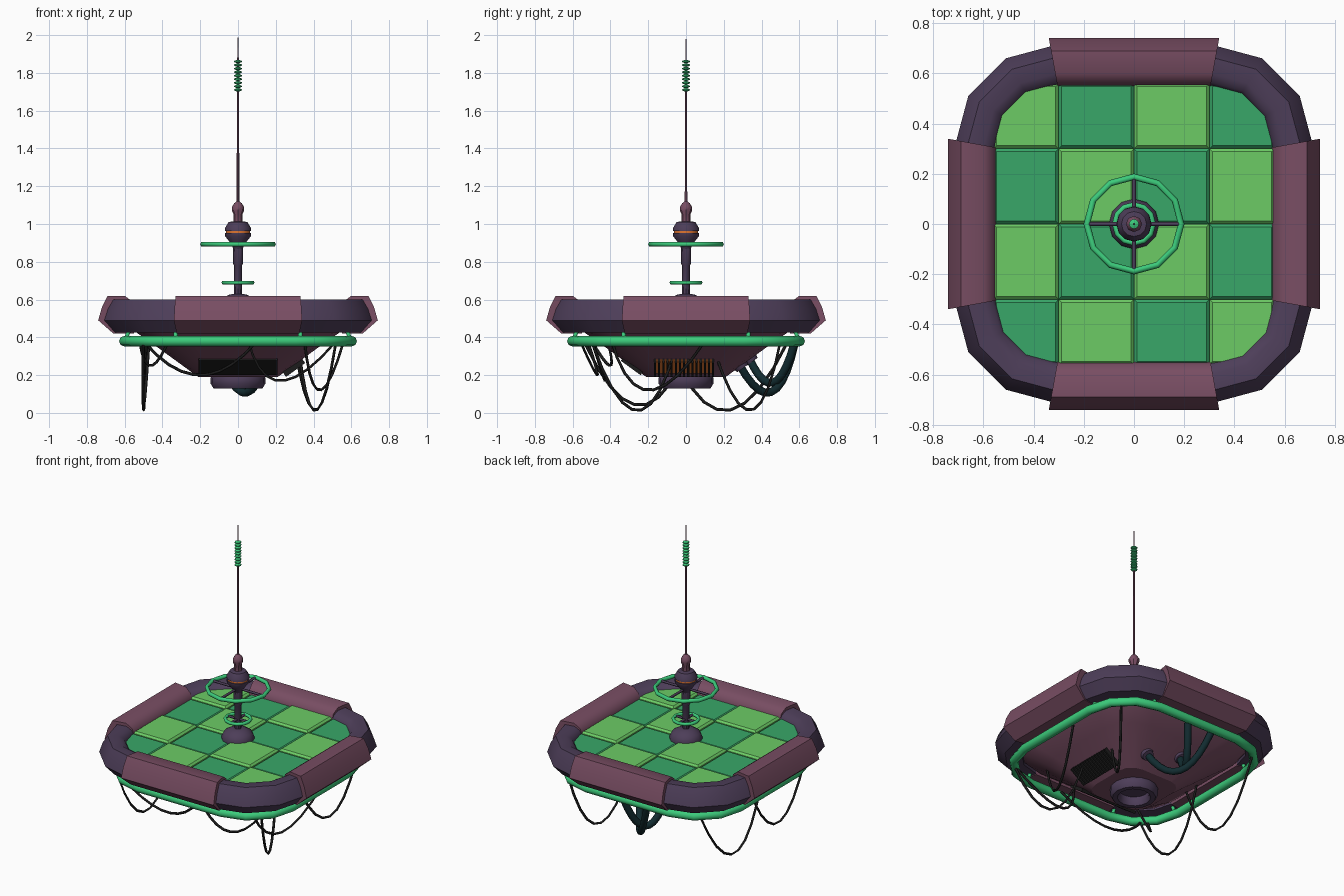
import bpy, bmesh
from math import cos, sin, pi, radians
from mathutils import Vector, Matrix

if "Cube" in bpy.data.objects:
    bpy.data.objects.remove(bpy.data.objects["Cube"])

def material(name, rgb):
    m = bpy.data.materials.new(name)
    m.diffuse_color = (*rgb, 1)
    m.use_nodes = True
    m.node_tree.nodes["Principled BSDF"].inputs["Base Color"].default_value = m.diffuse_color
    return m

MAUVE = material("mauve", (.19, .075, .125))
PURPLE = material("purple", (.075, .048, .1))
GREEN = material("green", (.045, .6, .2))
TILE_A = material("tile_light", (.15, .6, .13))
TILE_B = material("tile_dark", (.04, .39, .14))
ORANGE = material("orange", (.75, .18, .03))
BLACK = material("black", (.012, .012, .012))
TEAL = material("teal", (.006, .025, .03))

def finish(name, bm, mat, smooth=0):
    bmesh.ops.recalc_face_normals(bm, faces=bm.faces[:])
    me = bpy.data.meshes.new(name)
    bm.to_mesh(me)
    bm.free()
    me.materials.append(mat)
    ob = bpy.data.objects.new(name, me)
    bpy.context.collection.objects.link(ob)
    if smooth:
        bpy.ops.object.select_all(action='DESELECT')
        ob.select_set(True)
        bpy.context.view_layer.objects.active = ob
        bpy.ops.object.shade_smooth_by_angle(angle=radians(smooth))
    return ob

def loft(name, rings, mat, smooth=0, cap=True):
    bm = bmesh.new()
    vs = [[bm.verts.new(p) for p in r] for r in rings]
    n = len(vs[0])
    for a, b in zip(vs, vs[1:]):
        for i in range(n):
            j = (i + 1) % n
            bm.faces.new((a[i], a[j], b[j], b[i]))
    if cap:
        bm.faces.new(vs[0])
        bm.faces.new(vs[-1])
    return finish(name, bm, mat, smooth)

def lathe(name, profile, mat, sides=12, smooth=40):
    rings = [[(r * cos(2 * pi * i / sides), r * sin(2 * pi * i / sides), z) for i in range(sides)]
             for r, z in profile]
    return loft(name, rings, mat, smooth)

def box(name, size, mat, matrix, bevel=0):
    bm = bmesh.new()
    bmesh.ops.create_cube(bm, size=1, matrix=Matrix.Diagonal((*size, 1)))
    if bevel:
        top = [e for e in bm.edges if all(v.co.z > 0 for v in e.verts)]
        bmesh.ops.bevel(bm, geom=top, offset=bevel, segments=1, affect='EDGES')
    bm.transform(matrix)
    return finish(name, bm, mat)

def tube(name, pts, r, mat, cyclic=False, res=0):
    cu = bpy.data.curves.new(name, 'CURVE')
    cu.dimensions = '3D'
    cu.bevel_depth, cu.bevel_resolution, cu.use_fill_caps = r, res, not cyclic
    sp = cu.splines.new('POLY')
    sp.points.add(len(pts) - 1)
    for p, q in zip(sp.points, pts):
        p.co = (*q, 1)
    sp.use_cyclic_u = cyclic
    cu.materials.append(mat)
    ob = bpy.data.objects.new(name, cu)
    bpy.context.collection.objects.link(ob)
    return ob

def circle(r, z, n):
    return [(r * cos(2 * pi * i / n), r * sin(2 * pi * i / n), z) for i in range(n)]

def rounded_square(half, cr, z, n=3):
    pts = []
    for k in range(4):
        rot = Matrix.Rotation(k * pi / 2, 3, 'Z')
        for i in range(n + 1):
            a = i * pi / 2 / n
            pts.append(rot @ Vector((half - cr + cr * cos(a), half - cr + cr * sin(a), z)))
    return pts

# rim: four straight panels and four rounded corners
panel = [(.55, .555), (.56, .59), (.60, .62), (.69, .62), (.72, .56), (.74, .49), (.66, .42), (.55, .42)]
corner = [(.55, .555), (.565, .58), (.60, .60), (.665, .60), (.695, .55), (.715, .49), (.655, .425), (.55, .425)]
c = .305
for k in range(4):
    rot = Matrix.Rotation(k * pi / 2, 3, 'Z')
    rings = [[rot @ Vector((r, s * (c + (r - .55) * .18), z)) for r, z in panel] for s in (-1, 1)]
    loft(f"rim_panel_{k}", rings, MAUVE, 40)
    rings = []
    for i in range(4):
        a = i * pi / 6
        rings.append([rot @ Vector((c + (r - c) * cos(a), c + (r - c) * sin(a), z)) for r, z in corner])
    loft(f"rim_corner_{k}", rings, PURPLE, 40)

# checkered floor
edges = [-.56, -.3, 0, .3, .56]
for i in range(4):
    for j in range(4):
        light = (i + j) % 2 == 1
        x0, x1, y0, y1 = edges[i], edges[i + 1], edges[j], edges[j + 1]
        top = .572 if light else .562
        box(f"floor_tile_{i}_{j}", (x1 - x0, y1 - y0, top - .48), TILE_A if light else TILE_B,
            Matrix.Translation(((x0 + x1) / 2, (y0 + y1) / 2, (top + .48) / 2)), .012)

# hull below the deck
loft("hull", [rounded_square(h, r, z) for h, r, z in
              [(.57, .26, .47), (.53, .24, .42), (.43, .2, .35), (.21, .1, .19)]], MAUVE, 25)
# thruster nozzle, open at the bottom
lathe("thruster", [(.13, .21), (.145, .185), (.145, .155), (.13, .13), (.10, .13), (.09, .15), (.09, .185)],
      PURPLE, 16)

# green bumper ring with struts
tube("bumper_ring", rounded_square(.602, .3, .38), .028, GREEN, True, 2)
for k in range(4):
    rot = Matrix.Rotation(k * pi / 2, 3, 'Z')
    for s in (-.33, .33):
        tube("bumper_strut", [rot @ Vector((.595, s, .39)), rot @ Vector((.575, s, .44))], .012, GREEN, res=1)

# vents on the sloped faces: slatted on the right, plain at the front
slope = Vector((.22, 0, .16)).normalized()
inward = slope.cross(Vector((0, 1, 0)))
frame = Matrix((slope, Vector((0, 1, 0)), inward)).transposed().to_4x4()
right = Matrix.Translation((.29, -.01, .248)) @ frame
box("right_vent", (.12, .31, .012), ORANGE, right)
for i in range(15):
    box("right_vent_slat", (.125, .011, .035), BLACK,
        right @ Matrix.Translation((0, -.154 + i * .022, -.008)))
front = Matrix.Rotation(-pi / 2, 4, 'Z') @ Matrix.Translation((.287, 0, .246)) @ frame
box("front_vent", (.13, .42, .02), BLACK, front)

# sagging thin cables and thick pipes
def hang(name, a, low, b, r, mat, n=9, res=0):
    a, low, b = Vector(a), Vector(low), Vector(b)
    ctrl = 2 * low - (a + b) / 2
    pts = [a * (1 - t) ** 2 + ctrl * 2 * t * (1 - t) + b * t * t for t in [i / n for i in range(n + 1)]]
    tube(name, pts, r, mat, res=res)

cables = [((.32, -.05, .36), (.41, -.26, .012), (.52, -.5, .38)),
          ((.30, .14, .36), (.41, .34, .014), (.52, .5, .38)),
          ((-.49, -.1, .4), (-.5, .2, .012), (-.48, .54, .38)),
          ((-.50, -.54, .38), (-.5, -.24, .04), (-.47, .03, .4)),
          ((.05, -.5, .4), (.22, -.43, .17), (.52, -.5, .38)),
          ((-.5, -.52, .38), (-.2, -.47, .2), (.1, -.56, .38)),
          ((.35, -.4, .4), (.43, -.2, .12), (.56, .1, .38)),
          ((-.36, -.42, .4), (-.46, -.4, .25), (-.52, -.5, .38))]
for i, (a, low, b) in enumerate(cables):
    hang(f"cable_{i}", a, low, b, .008, BLACK)
hang("pipe_0", (.14, .28, .26), (.02, .45, .11), (-.12, .575, .37), .022, TEAL, 10, 2)
hang("pipe_1", (-.08, .33, .3), (-.02, .46, .16), (.06, .575, .37), .022, TEAL, 10, 2)
for i, p in enumerate([(.14, .29, .25), (-.08, .34, .285)]):
    bm = bmesh.new()
    tilt = Vector((0, .59, -.81)).to_track_quat('Z', 'Y').to_matrix().to_4x4()
    bmesh.ops.create_cone(bm, cap_ends=True, segments=12, radius1=.045, radius2=.035, depth=.035,
                          matrix=Matrix.Translation(p) @ tilt)
    finish(f"pipe_flange_{i}", bm, PURPLE, 40)

# mast
lathe("mast_base", [(.1, .55), (.1, .575), (.085, .605), (.05, .625), (.025, .63)], PURPLE)
lathe("mast_column", [(.02, .6), (.02, .78), (.026, .79), (.026, .9)], PURPLE, 8)
lathe("mast_knob_lower", [(.025, .87), (.04, .9), (.068, .935), (.07, .952)], PURPLE)
lathe("mast_knob_band", [(.064, .945), (.064, .97)], ORANGE)
lathe("mast_knob_upper", [(.07, .964), (.068, .98), (.05, 1.01), (.02, 1.015)], PURPLE)
lathe("mast_socket", [(.025, 1.0), (.023, 1.05), (.032, 1.07), (.032, 1.09), (.02, 1.11), (.008, 1.12)], MAUVE, 8)
lathe("antenna_rod", [(.008, 1.1), (.005, 1.7), (.004, 1.88), (.001, 2.0)], MAUVE, 6)
tube("lower_mast_ring", circle(.077, .69, 12), .011, GREEN, True, 1)
tube("upper_mast_ring", circle(.188, .893, 12), .013, GREEN, True, 1)
for r, z, n in [(.077, .69, "lower"), (.188, .893, "upper")]:
    tube(f"{n}_spoke_x", [(-r, 0, z), (r, 0, z)], .008, PURPLE, res=1)
    tube(f"{n}_spoke_y", [(0, -r, z), (0, r, z)], .008, PURPLE, res=1)
for i in range(9):
    z = 1.71 + i * .0188
    lathe(f"antenna_coil_{i}", [(.006, z - .009), (.02, z - .003), (.02, z + .003), (.006, z + .009)], GREEN, 8)
